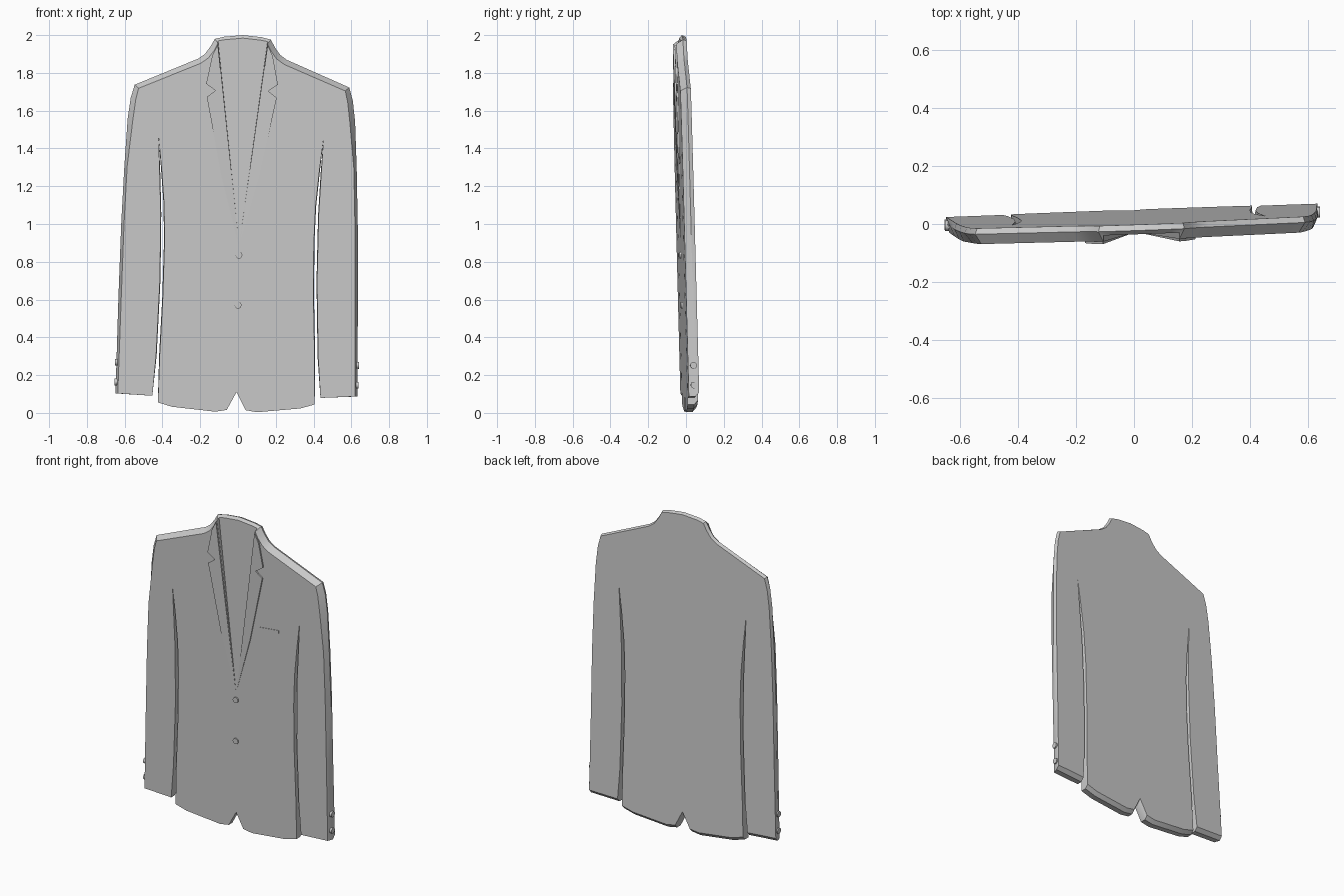
import bpy, bmesh, math
from mathutils import Matrix, Vector

cube = bpy.data.objects.get("Cube")
if cube:
    bpy.data.objects.remove(cube)

mat = bpy.data.materials.new("grey cloth")
mat.use_nodes = True
GREY = (0.6, 0.6, 0.6, 1)
mat.diffuse_color = GREY
mat.node_tree.nodes["Principled BSDF"].inputs["Base Color"].default_value = GREY

# Slight turn and lean shared by every part
LEAN = Matrix(((1, 0, 0.018, -0.01),
               (0.036, 1, -0.026, 0.05),
               (-0.013, 0, 1, 0),
               (0, 0, 0, 1)))
THICK = 0.055


def finish(bm, name, angle=30):
    bmesh.ops.recalc_face_normals(bm, faces=bm.faces)
    bm.transform(LEAN)
    mesh = bpy.data.meshes.new(name)
    bm.to_mesh(mesh)
    bm.free()
    obj = bpy.data.objects.new(name, mesh)
    obj.data.materials.append(mat)
    bpy.context.collection.objects.link(obj)
    bpy.ops.object.select_all(action='DESELECT')
    obj.select_set(True)
    bpy.context.view_layer.objects.active = obj
    bpy.ops.object.shade_smooth_by_angle(angle=math.radians(angle))
    return obj


# Half outline: collar, shoulder, sleeve, cuff, armhole slit, hem, centre notch
half = [(0, 2), (.1, 1.99), (.148, 1.978), (.172, 1.935), (.2, 1.897), (.235, 1.872),
        (.568, 1.73), (.588, 1.66), (.602, 1.55), (.615, 1.3), (.626, 1), (.634, .6),
        (.64, .095), (.445, .085), (.426, .3), (.413, .7), (.415, 1.05), (.425, 1.28),
        (.436, 1.45), (.42, 1.28), (.404, 1.1), (.398, .9), (.402, .6), (.413, .3),
        (.415, .05), (.34, .028), (.11, .005), (.05, .015), (0, .11)]
LAST = len(half) - 1
outline = half + [(-x, z) for x, z in half[-2:0:-1]]
N = len(outline)


def inset(i, front):
    """Outline point moved inward by an amount that depends on the region."""
    p = Vector(outline[i])
    x, z = abs(p.x), p.y
    if z < 0.12:
        shift = 0.012 if front and x > 0.6 else 0
        return p.x - math.copysign(shift, p.x), z + (0 if front else 0.022)
    d = (p - Vector(outline[i - 1])).normalized() + (Vector(outline[(i + 1) % N]) - p).normalized()
    n = Vector((-d.y, d.x)).normalized()
    if x < 0.45 and z < 1.5:
        amount = 0.003
    elif z > 1.5:
        amount = 0.028 if front else 0.008
    else:
        amount = 0.015 if front else 0.006
    return tuple(p - n * amount)


# Jacket shell: back, widest and front loops
bm = bmesh.new()


def vert(p, depth):
    return bm.verts.new((p[0], -depth, p[1]))


back = [vert(inset(i, False), 0) for i in range(N)]
wide = [vert(outline[i], 0.02) for i in range(N)]
front = [vert(inset(i, True), THICK) for i in range(N)]
V_TIP = 0.885
tip = vert((0, V_TIP), THICK)

# Sunken neck panel leaning back from the tip of the opening
neck = [N - 2, N - 1, 0, 1, 2]
sunk = {}
for i in neck:
    x, z = inset(i, True)
    z += 0.012
    sunk[i] = vert((x, z), THICK - 0.022 * (z - V_TIP) / (2 - V_TIP))
for i in range(N):
    j = (i + 1) % N
    bm.faces.new((back[i], back[j], wide[j], wide[i]))
    rim = [sunk[k] if i in neck and j in neck else front[k] for k in (j, i)]
    bm.faces.new((wide[i], wide[j], rim[0], rim[1]))
bm.faces.new(back)
bm.faces.new([sunk[i] for i in neck] + [tip])
bm.faces.new(front[2:LAST + 1] + [tip])
bm.faces.new(front[LAST:N - 1] + [tip])
for i in (2, N - 2):
    bm.faces.new((front[i], sunk[i], tip))
    bm.faces.new((front[i], wide[i], sunk[i]))
for i in (0, 1, N - 1):
    bm.verts.remove(front[i])
finish(bm, "jacket_shell")

# Notched lapels, thinning to nothing at the tip
lapel = [(.132, 1.95), (.16, 1.89), (.19, 1.74), (.14, 1.705), (.185, 1.67), (.1, 1.25), (.003, .89)]
for side, label in ((1, "left"), (-1, "right")):
    bm = bmesh.new()
    lift = [0.009 * min(1, (z - 0.88) / 0.5) for x, z in lapel]
    low = [bm.verts.new((side * x, 0.002 - THICK, z)) for x, z in lapel]
    top = [bm.verts.new((side * x, -THICK - h, z)) for (x, z), h in zip(lapel, lift)]
    bm.faces.new(top)
    for i in range(len(lapel)):
        bm.faces.new((low[i - 1], low[i], top[i], top[i - 1]))
    finish(bm, label + "_lapel")


def button(name, place, axis):
    bm = bmesh.new()
    turn = Matrix.Rotation(math.pi / 2, 4, axis)
    bmesh.ops.create_cone(bm, cap_ends=True, segments=16, radius1=0.018, radius2=0.018,
                          depth=0.014, matrix=Matrix.Translation(place) @ turn)
    finish(bm, name)


# Front and cuff buttons
for k, z in enumerate((0.835, 0.57)):
    button(f"front_button_{k + 1}", (0.0, -THICK - 0.001, z), 'X')
for side, label in ((1, "left"), (-1, "right")):
    for k, z in enumerate((0.26, 0.155)):
        button(f"{label}_cuff_button_{k + 1}", (side * 0.639, -0.026, z), 'Y')

# Breast pocket welt
bm = bmesh.new()
bmesh.ops.create_cube(bm, size=1, matrix=Matrix.Translation((0.23, -THICK, 1.34))
                      @ Matrix.Rotation(-0.1, 4, 'Y') @ Matrix.Diagonal((0.13, 0.006, 0.03, 1)))
finish(bm, "breast_pocket")
